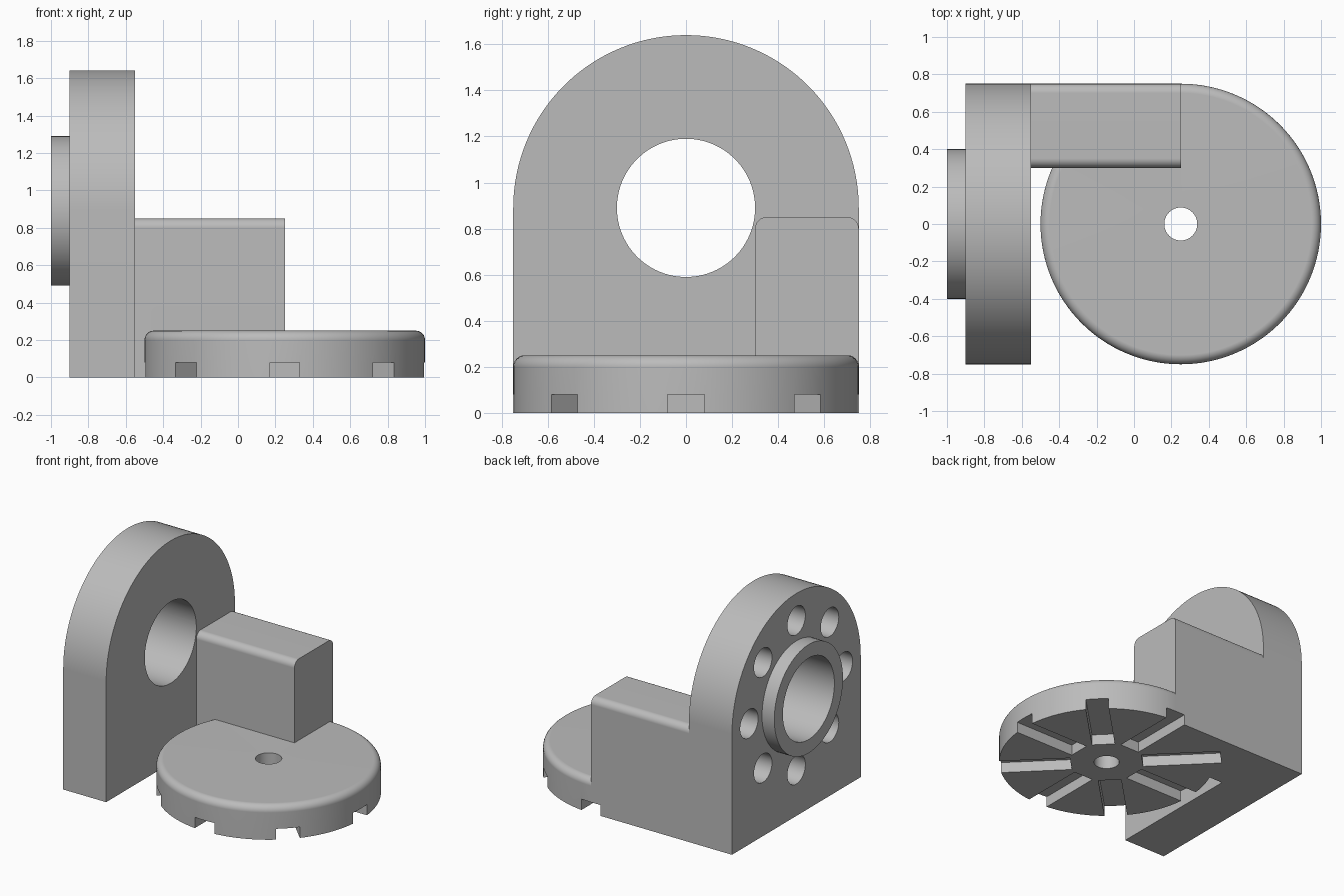
import bpy, bmesh
from math import sin, cos, pi, radians
from mathutils import Matrix

cube = bpy.data.objects.get("Cube")
if cube:
    bpy.data.objects.remove(cube)

grey = bpy.data.materials.new("plain grey")
grey.use_nodes = True
COLOUR = (0.5, 0.5, 0.5, 1)
grey.diffuse_color = COLOUR
grey.node_tree.nodes["Principled BSDF"].inputs["Base Color"].default_value = COLOUR


def make_object(name, bm):
    bmesh.ops.recalc_face_normals(bm, faces=bm.faces)
    mesh = bpy.data.meshes.new(name)
    bm.to_mesh(mesh)
    bm.free()
    mesh.materials.append(grey)
    obj = bpy.data.objects.new(name, mesh)
    bpy.context.collection.objects.link(obj)
    return obj


def arc(cy, cz, r, start, end, steps):
    """Points on an arc, angles in degrees."""
    angles = [radians(start + (end - start) * i / steps) for i in range(steps + 1)]
    return [(cy + r * cos(a), cz + r * sin(a)) for a in angles]


def circle(cy, cz, r, steps):
    return arc(cy, cz, r, 0, 360, steps)[:-1]


def prism(name, outline, x0, x1):
    """Extrude a y-z outline along x."""
    bm = bmesh.new()
    face = bm.faces.new([bm.verts.new((x0, y, z)) for y, z in outline])
    grown = bmesh.ops.extrude_face_region(bm, geom=[face])["geom"]
    moved = [v for v in grown if isinstance(v, bmesh.types.BMVert)]
    bmesh.ops.translate(bm, verts=moved, vec=(x1 - x0, 0, 0))
    return make_object(name, bm)


def lathe(name, profile, cx, steps):
    """Turn a closed r-z profile about a vertical axis."""
    bm = bmesh.new()
    rings = []
    for i in range(steps):
        a = 2 * pi * i / steps
        rings.append([bm.verts.new((cx + r * cos(a), r * sin(a), z)) for r, z in profile])
    for i in range(steps):
        a, b = rings[i], rings[(i + 1) % steps]
        for j in range(len(profile)):
            k = (j + 1) % len(profile)
            bm.faces.new((a[j], b[j], b[k], a[k]))
    return make_object(name, bm)


def combine(body, tool, operation):
    """Apply a boolean and discard the tool."""
    tool.hide_render = True
    mod = body.modifiers.new("combine", "BOOLEAN")
    mod.operation, mod.object, mod.solver = operation, tool, "EXACT"
    bpy.context.view_layer.objects.active = body
    bpy.ops.object.modifier_apply(modifier=mod.name)
    bpy.data.objects.remove(tool)


# Arched upright plate with a round boss
AXIS_Z = 0.89
arch = [(-0.75, 0), (0.75, 0)] + arc(0, AXIS_Z, 0.75, 0, 180, 64)
body = prism("bracket_body", arch, -0.9, -0.55)
combine(body, prism("boss", circle(0, AXIS_Z, 0.4, 96), -1, -0.8), "UNION")

# Through bore and ring of blind bolt holes
combine(body, prism("bore", circle(0, AXIS_Z, 0.3, 96), -1.1, -0.45), "DIFFERENCE")
for y, z in circle(0, AXIS_Z, 0.55, 8):
    combine(body, prism("bolt_hole", circle(y, z, 0.105, 32), -0.95, -0.65), "DIFFERENCE")

# Connecting arm with rounded upper edges
arm = ([(0.3, 0), (0.75, 0)] + arc(0.7, 0.8, 0.05, 0, 90, 6)
       + arc(0.35, 0.8, 0.05, 90, 180, 6))
combine(body, prism("arm", arm, -0.6, 0.25), "UNION")

# Round table with rounded rim and centre hole
DISC_X = 0.25
rim = [(0.088, 0), (0.75, 0)] + arc(0.7, 0.2, 0.05, 0, 90, 6) + [(0.088, 0.25)]
combine(body, lathe("table", rim, DISC_X, 128), "UNION")

# Radial slots under the table
for i in range(8):
    bm = bmesh.new()
    place = (Matrix.Translation((DISC_X, 0, 0)) @ Matrix.Rotation(i * pi / 4, 4, "Z")
             @ Matrix.Translation((0.525, 0, 0)) @ Matrix.Diagonal((0.55, 0.16, 0.16, 1)))
    bmesh.ops.create_cube(bm, size=1, matrix=place)
    combine(body, make_object("slot", bm), "DIFFERENCE")

# Smooth the curved faces, keep the flats flat
bpy.ops.object.select_all(action="DESELECT")
body.select_set(True)
bpy.context.view_layer.objects.active = body
bpy.ops.object.shade_smooth_by_angle(angle=radians(30))
weighted = body.modifiers.new("flat_normals", "WEIGHTED_NORMAL")
weighted.keep_sharp = True
